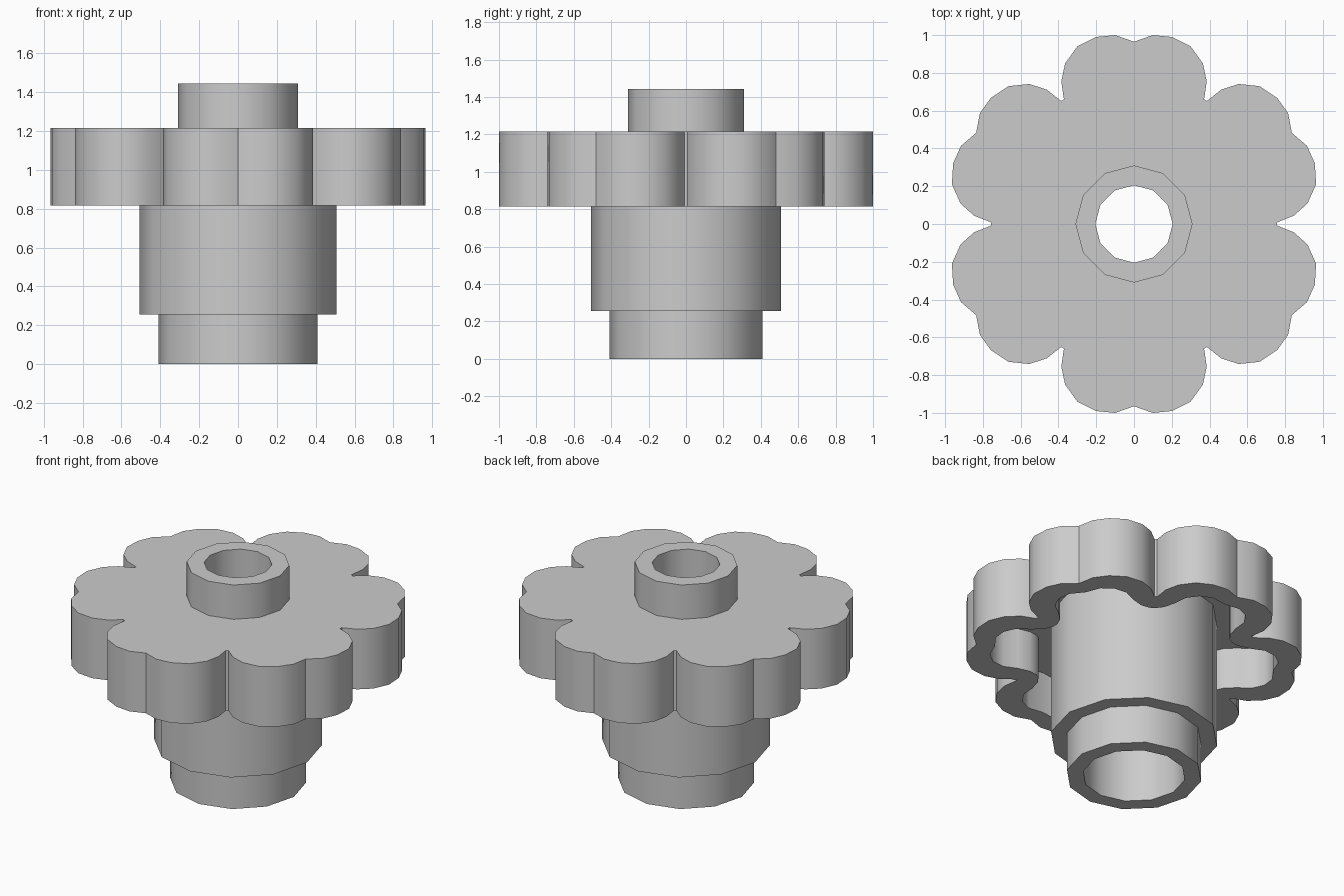
import bpy
from math import cos, sin, atan2, radians, pi

cube = bpy.data.objects.get("Cube")
if cube:
    bpy.data.objects.remove(cube, do_unlink=True)

grey = bpy.data.materials.new("mid_grey")
grey.use_nodes = True
colour = (0.6, 0.6, 0.6, 1)
grey.diffuse_color = colour
grey.node_tree.nodes["Principled BSDF"].inputs["Base Color"].default_value = colour


def circle(r, z, angles):
    return [(r * cos(a), r * sin(a), z) for a in angles]


def tube_from_loops(name, loops):
    """Bridge equal-sized loops in turn, closing the last back to the first."""
    n, m = len(loops[0]), len(loops)
    verts = [p for loop in loops for p in loop]
    faces = []
    for j in range(m):
        a, b = j * n, (j + 1) % m * n
        for i in range(n):
            k = (i + 1) % n
            faces.append((a + i, a + k, b + k, b + i))
    mesh = bpy.data.meshes.new(name)
    mesh.from_pydata(verts, [], faces)
    mesh.materials.append(grey)
    obj = bpy.data.objects.new(name, mesh)
    bpy.context.collection.objects.link(obj)
    bpy.ops.object.select_all(action='DESELECT')
    obj.select_set(True)
    bpy.context.view_layer.objects.active = obj
    # Consistent outward normals, then smooth curves with crisp rims
    bpy.ops.object.mode_set(mode='EDIT')
    bpy.ops.mesh.select_all(action='SELECT')
    bpy.ops.mesh.normals_make_consistent(inside=False)
    bpy.ops.object.mode_set(mode='OBJECT')
    bpy.ops.object.shade_smooth_by_angle(angle=radians(35))
    return obj


# Hollow stem: stepped collar, body, top stud and bore as one lathe profile
SIDES = 12
stem_angles = [2 * pi * i / SIDES for i in range(SIDES)]
stem_profile = [(0.31, 0), (0.41, 0), (0.41, 0.255), (0.507, 0.255), (0.507, 1.15),
                (0.31, 1.15), (0.31, 1.443), (0.205, 1.443), (0.205, 1.0), (0.31, 1.0)]
tube_from_loops("hollow_stem", [circle(r, z, stem_angles) for r, z in stem_profile])


# Flower plate: half a petal (outward, sideways), mirrored and repeated six times
def flower_outline(half):
    petal = [(u, -v) for u, v in reversed(half[1:])] + half
    points = []
    for i in range(6):
        a = radians(30 + 60 * i)
        points += [(u * cos(a) - v * sin(a), u * sin(a) + v * cos(a)) for u, v in petal]
    return points


def at_height(points, z):
    return [(x, y, z) for x, y in points]


outer = flower_outline([(0.965, 0), (1.0, 0.1), (0.99, 0.2), (0.94, 0.3),
                        (0.85, 0.365), (0.755, 0.385), (0.66, 0.371)])
inner = flower_outline([(0.85, 0), (0.865, 0.1), (0.83, 0.18), (0.76, 0.23),
                        (0.67, 0.238), (0.59, 0.26), (0.545, 0.295)])
hub_angles = [atan2(y, x) for x, y in outer]
TOP, CEILING, RIM = 1.215, 1.09, 0.815
tube_from_loops("flower_plate", [
    circle(0.26, TOP, hub_angles), at_height(outer, TOP), at_height(outer, RIM),
    at_height(inner, RIM), at_height(inner, CEILING), circle(0.26, CEILING, hub_angles)])
